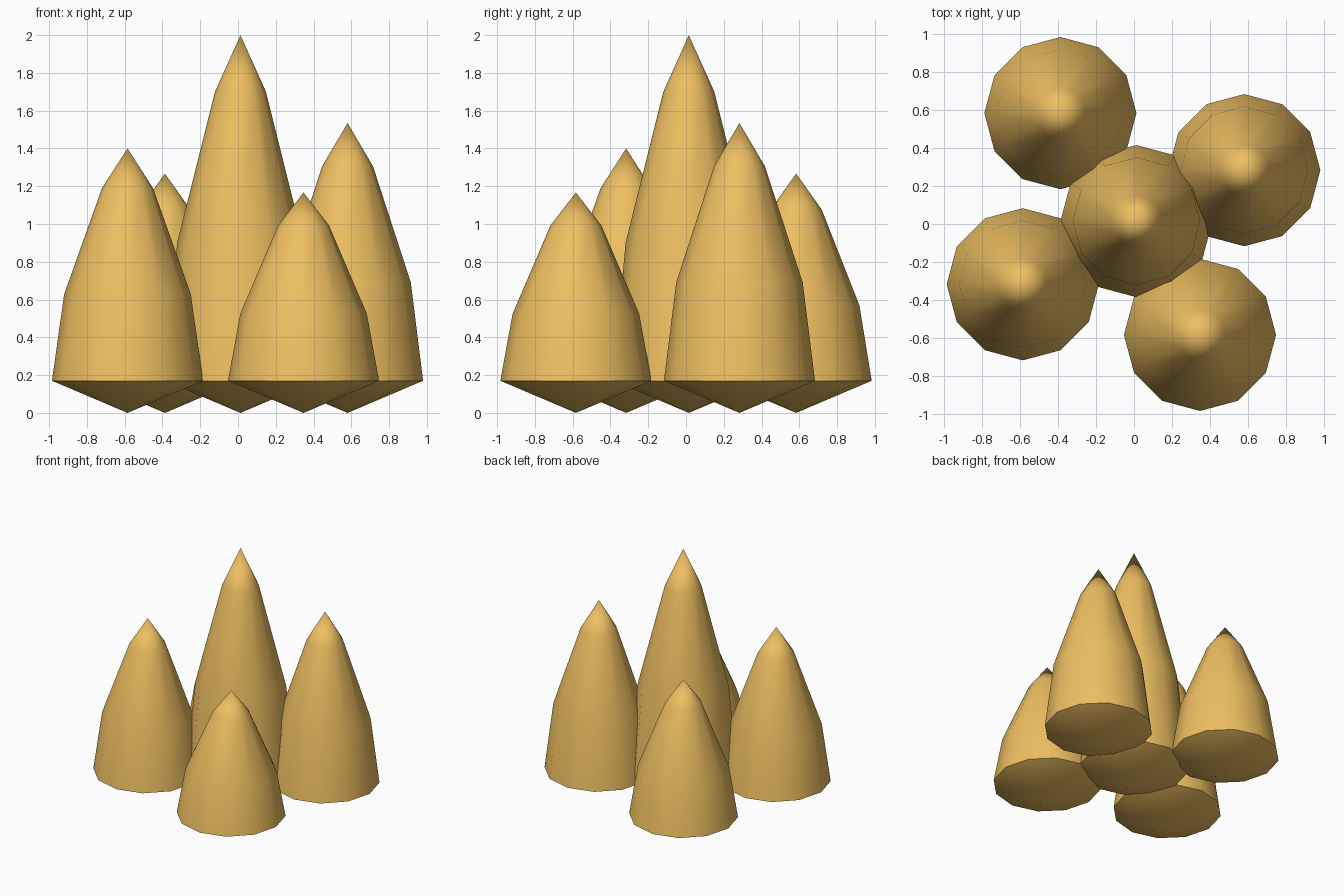
import bpy, bmesh
from math import cos, sin, radians, tau

if "Cube" in bpy.data.objects:
    bpy.data.objects.remove(bpy.data.objects["Cube"])

SIDES = 12
mat = bpy.data.materials.new("ochre")
mat.diffuse_color = (0.85, 0.52, 0.12, 1)
mat.use_nodes = True
mat.node_tree.nodes["Principled BSDF"].inputs["Base Color"].default_value = mat.diffuse_color


def spike(name, x, y, height):
    """Lathed twelve-sided spike: pointed underside, flared base, tapering tip."""
    rings = [(0.40, 0.17), (0.335, 0.45 * height), (0.135, 0.85 * height)]
    bm = bmesh.new()
    bottom = bm.verts.new((0, 0, 0))
    top = bm.verts.new((0, 0, height))
    loops = [[bm.verts.new((r * cos(tau * i / SIDES), r * sin(tau * i / SIDES), z))
              for i in range(SIDES)] for r, z in rings]
    for i in range(SIDES):
        j = (i + 1) % SIDES
        bm.faces.new((bottom, loops[0][j], loops[0][i]))
        for lo, hi in zip(loops, loops[1:]):
            bm.faces.new((lo[i], lo[j], hi[j], hi[i]))
        bm.faces.new((loops[-1][i], loops[-1][j], top))
    mesh = bpy.data.meshes.new(name)
    bm.to_mesh(mesh)
    bm.free()
    mesh.materials.append(mat)
    ob = bpy.data.objects.new(name, mesh)
    ob.location = (x, y, 0)
    bpy.context.collection.objects.link(ob)
    # smooth sides, crisp base rim
    bpy.ops.object.select_all(action='DESELECT')
    ob.select_set(True)
    bpy.context.view_layer.objects.active = ob
    bpy.ops.object.shade_smooth_by_angle(angle=radians(40))


# tall centre spike and four around it
spike("centre_spike", 0.013, 0.015, 2.0)
spike("right_spike", 0.58, 0.283, 1.535)
spike("left_spike", -0.585, -0.317, 1.40)
spike("back_spike", -0.387, 0.583, 1.267)
spike("front_spike", 0.347, -0.583, 1.167)
